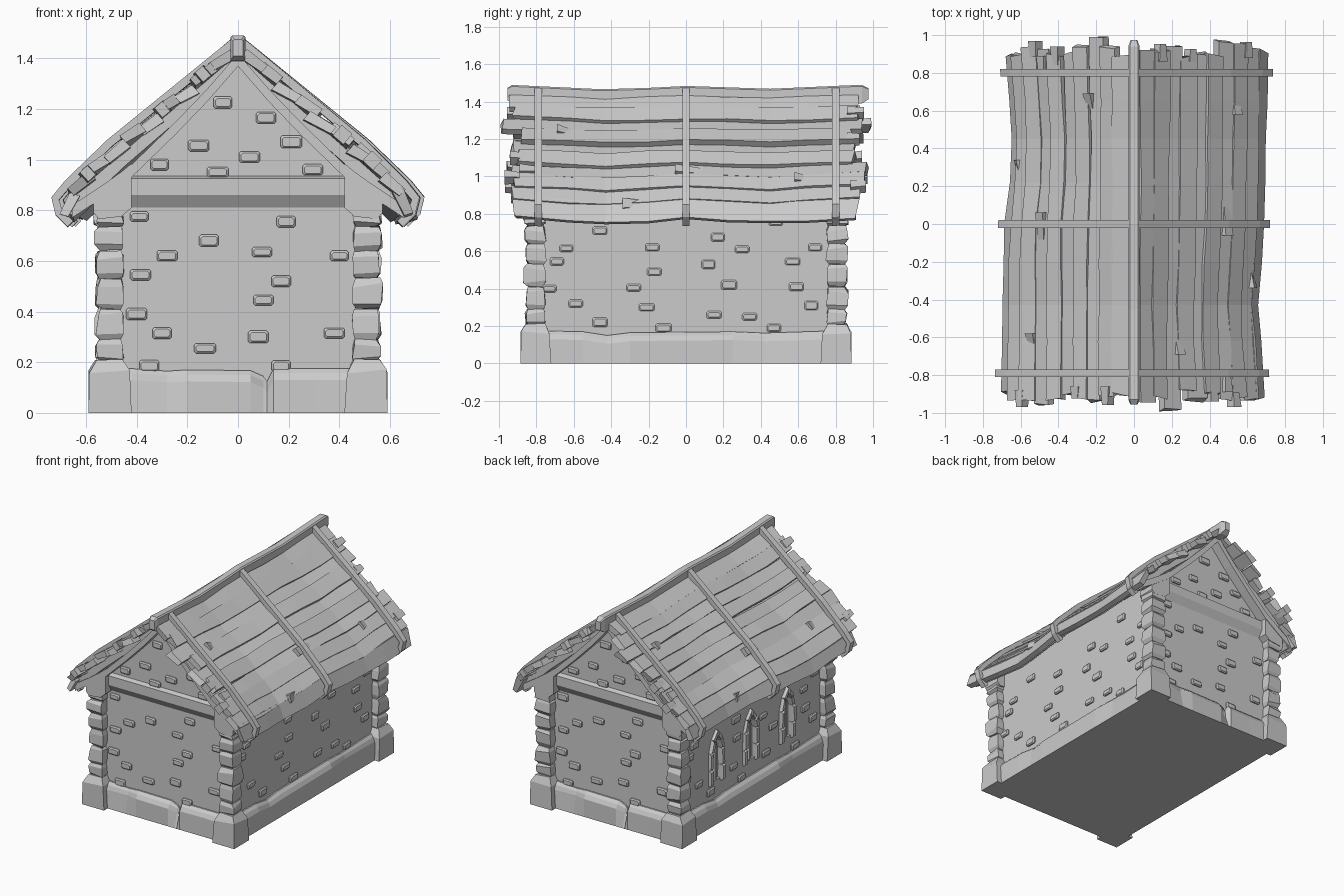
import bpy, bmesh, random
from mathutils import Vector

if "Cube" in bpy.data.objects:
    bpy.data.objects.remove(bpy.data.objects["Cube"])
random.seed(7)
R = random.uniform


def make(name, lofts):
    """One object out of several lofts; each loft is a list of equal-sized rings."""
    bm = bmesh.new()
    for rings in lofts:
        vs = [[bm.verts.new(p) for p in ring] for ring in rings]
        n = len(vs[0])
        for a, b in zip(vs, vs[1:]):
            for i in range(n):
                bm.faces.new((a[i], a[(i + 1) % n], b[(i + 1) % n], b[i]))
        bm.faces.new(vs[0][::-1])
        bm.faces.new(vs[-1])
    bmesh.ops.recalc_face_normals(bm, faces=bm.faces)
    me = bpy.data.meshes.new(name)
    bm.to_mesh(me)
    bm.free()
    ob = bpy.data.objects.new(name, me)
    bpy.context.collection.objects.link(ob)
    return ob


def lerp(tab, v):
    for (a, p), (b, q) in zip(tab, tab[1:]):
        if v <= b:
            return p + (q - p) * (v - a) / (b - a)
    return tab[-1][1]


def along(path, t):
    """Point and direction at fraction t of a 2D path."""
    P = [Vector(p) for p in path]
    d = t * sum((b - a).length for a, b in zip(P, P[1:]))
    for a, b in zip(P, P[1:]):
        L = (b - a).length
        if d <= L or b == P[-1]:
            return a + (b - a) * d / L, (b - a) / L
        d -= L


# (along wall, outward, height) to world for each wall
SIDE = {'front': lambda u, o, z: (u, -o, z), 'back': lambda u, o, z: (-u, o, z),
        'right': lambda u, o, z: (o, u, z), 'left': lambda u, o, z: (-o, -u, z)}
DEPTH = {'front': .80, 'back': .80, 'right': .51, 'left': .51}

# walls with gables
half = [(.51, 0), (.51, .89), (.42, .96), (.25, 1.12), (.12, 1.25), (0, 1.39)]
outline = half + [(-x, z) for x, z in half[-2::-1]]
walls = make('walls', [[[(x, y, z) for x, z in outline] for y in (-.80, .80)]])

# window recesses and frames on the left wall
arch = [(-.08, .26), (-.082, .37), (-.078, .49), (-.05, .575), (0, .635)]
arch += [(-u, z) for u, z in arch[-2::-1]]
frames, bars, cuts = [], [], []
L = SIDE['left']
WIN = (-.40, -.02, .38)
for w in WIN:
    cuts.append([[L(w + u * .75, o, .44 + (z - .44) * .9) for u, z in arch] for o in (.492, .6)])
    for (u0, z0), (u1, z1) in zip(arch, arch[1:]):
        j = R(-.005, .005)
        k = .6
        quad = [(u0, z0), (u1, z1), (u1 * k, .43 + (z1 - .43) * .8 if z1 > .5 else z1),
                (u0 * k, .43 + (z0 - .43) * .8 if z0 > .5 else z0)]
        cu, cz = sum(q[0] for q in quad) / 4, sum(q[1] for q in quad) / 4
        frames.append([[L(w + cu + (u - cu) * s, o, cz + (z - cz) * s) for u, z in quad]
                       for o, s in ((.46, 1), (.522 + j, .98), (.534 + j, .82))])
    bars.append([[L(w + u, o, z) for u, o in ((-.009, .48), (.009, .48), (.009, .512), (-.009, .512))]
                 for z in (.27, .6)])
cutter = make('window_cutter', cuts)
cutter.hide_render = True
mod = walls.modifiers.new('windows', 'BOOLEAN')
mod.object, mod.operation, mod.solver = cutter, 'DIFFERENCE', 'EXACT'
bpy.context.view_layer.objects.active = walls
bpy.ops.object.modifier_apply(modifier='windows')
bpy.data.objects.remove(cutter)
make('window_frames', frames)
make('window_bars', bars)

# scattered wall bricks
gable_bricks = [(-.39, .775), (-.115, .68), (.19, .755), (-.28, .62), (.095, .635), (.40, .62), (-.385, .545),
                (.17, .52), (.10, .445), (-.40, .39), (-.30, .315), (.08, .30), (.38, .315), (-.13, .255),
                (-.35, .185), (.17, .185), (-.31, .98), (-.155, 1.055), (-.08, .95), (.045, 1.01),
                (.295, .96), (.21, 1.07), (.11, 1.165), (-.06, 1.225)]
side_bricks = [(-.46, .71), (.17, .675), (-.64, .615), (-.18, .62), (.30, .61), (.69, .62), (-.69, .545),
               (.12, .53), (.57, .545), (-.17, .49), (-.28, .405), (.23, .42), (.59, .41), (-.73, .40),
               (-.59, .32), (-.21, .30), (.67, .31), (.15, .26), (.34, .25), (-.46, .22), (-.12, .19),
               (.47, .19), (.48, .76)]
for side, f in SIDE.items():
    lofts, d = [], DEPTH[side]
    for u, z in (gable_bricks if side in ('front', 'back') else side_bricks):
        if side == 'left' and .22 < z < .68 and min(abs(u - w) for w in WIN) < .13:
            continue
        a, b = R(.036, .043), R(.019, .025)
        loft = []
        for o, e in ((-.02, 0), (.008, 0), (.015, .007)):
            x, h, c = a - e, b - e, .007
            ring = [(-x + c, -h), (x - c, -h), (x, -h + c), (x, h - c), (x - c, h), (-x + c, h), (-x, h - c), (-x, -h + c)]
            loft.append([f(u + p, d + o, z + q) for p, q in ring])
        lofts.append(loft)
    make(side + '_bricks', lofts)

# plinth with worn edges: stations are (along, setback, drop)
gable_worn = [(-.5, 0, 0), (-.42, .0, 0), (-.28, .025, .01), (-.2, 0, .005), (.05, 0, .008), (.10, .03, .03),
              (.115, .03, .05), (.14, 0, 0), (.3, .004, 0), (.5, 0, 0)]
side_worn = [(-.8, 0, 0), (-.55, .004, .005), (-.42, .012, .025), (-.3, 0, .01), (.25, 0, .005), (.42, .022, .012),
             (.8, 0, 0)]
plinth = []
for side, f in SIDE.items():
    d = DEPTH[side] + .045
    plinth.append([[f(u, d - .3, 0), f(u, d, 0), f(u, d - s, .13 - dr), f(u, d - s * .5 - .015, .157 - dr),
                    f(u, d - .035, .175 - dr), f(u, d - .3, .175 - dr)]
                   for u, s, dr in (gable_worn if side in ('front', 'back') else side_worn)])
make('plinth', plinth)

# corner footings, stacked corner stones and capitals
feet, stones, caps = [], [], []
for sx in (-1, 1):
    for sy in (-1, 1):
        def rect(x0, x1, y0, y1, z, j=0.0, jz=0.0):
            return [(sx * (x + R(-j, j)), sy * (y + R(-j, j)), z + R(-jz, jz))
                    for x, y in ((x0, y0), (x1, y0), (x1, y1), (x0, y1))]
        feet.append([rect(.42, .59, .72, .885, 0), rect(.43, .588, .73, .883, .165, .003, .012),
                     rect(.455, .56, .755, .86, .212, .005, .006)])
        zs = [.20, .29, .41, .53, .64, .735, .80]
        for z0, z1 in zip(zs, zs[1:]):
            g, h = R(-.008, .006), z1 - z0
            stones.append([rect(.462, .548 + g, .762, .845 + g, z0, .005, .004),
                           rect(.452, .562 + g, .752, .860 + g, z0 + h * .22, .006, .010),
                           rect(.455, .562 + g, .755, .860 + g, z0 + h * .78, .006, .012),
                           rect(.462, .552 + g, .762, .848 + g, z1, .005, .004)])
        prof = [(.42, .81), (.46, .775), (.55, .765), (.57, .79), (.57, .86), (.42, .985)]
        caps.append([[(sx * x, sy * y, z) for x, z in prof] for y in (.74, .868)])
make('corner_footings', feet)
make('corner_stones', stones)
make('corner_capitals', caps)

# tie beams across the gables
make('tie_beams', [[[(x, s * o, z) for o, z in ((.75, .81), (.80, .81), (.832, .86), (.832, .925), (.80, .935), (.75, .935))]
                    for x in (-.44, .44)] for s in (-1, 1)])

# gable rafters
low = [(0, 1.368), (.12, 1.23), (.25, 1.095), (.42, .93), (.54, .845), (.655, .77)]
make('gable_rafters', [[[(s * x, e * y, z + h) for y, h in ((.78, 0), (.872, 0), (.872, .05), (.78, .05))]
                        for x, z in low] for s in (-1, 1) for e in (-1, 1)])

# uneven roof: every roof part is bent by the same waves
DZ = [(-1, .003), (-.45, -.03), (0, -.008), (.45, -.025), (1, .003)]
DX = {1: [(-1, 0), (-.42, -.045), (0, -.01), (.5, 0), (1, .01)],
      -1: [(-1, .01), (-.4, 0), (0, -.01), (.35, -.055), (1, -.01)]}


def bend(s, x, y, z):
    t = max(0, min(1, (1.48 - z) / .65))
    return (s * (x + lerp(DX[s], y) * t), y, z + lerp(DZ, y) * (.6 + .5 * t))


# roof deck below the planks
deck = [(0, 1.40), (.25, 1.145), (.44, .98), (.645, .785), (.67, .80), (.63, .875), (.47, 1.015), (.25, 1.205), (0, 1.42)]
YS = (-.86, -.45, 0, .45, .86)
make('roof_deck', [[[bend(s, x, y, z) for x, z in deck] for y in YS] for s in (-1, 1)])

# roof planks: uneven, tapering boards with gaps, laid like shingles
slope = [(.03, 1.425), (.25, 1.23), (.48, 1.035), (.635, .89), (.668, .785)]
N = 10
for s, name in ((1, 'right_planks'), (-1, 'left_planks')):
    lofts = []
    for i in range(N):
        c, d = along(slope, (i + .5) / N)
        n = Vector((-d.y, d.x))
        y0, y1 = -R(.89, .95), R(.89, .95)
        if i == 2:
            y0, y1 = (-.985, y1) if s > 0 else (y0, .985)
        if i == 6:
            y0, y1 = (y0, .965) if s > 0 else (-.955, y1)
        lift, rings = (.008 if i % 2 else -.006) + R(-.004, .004), []
        wide, taper, tilt = R(.044, .056), R(-.012, .012), R(.0, .010)
        for y in (y0, -.62, -.43, -.2, 0, .22, .45, .65, y1):
            w0, w1 = wide + taper * y + R(-.005, .005), wide - taper * y + R(-.007, .007)
            up = lift + R(-.003, .003)
            pts = [c - d * w0 + n * (up - .026 - tilt), c + d * w1 + n * (up - .018 + tilt),
                   c + d * w1 + n * (up + .018 + tilt), c - d * w0 + n * (up + .018 - tilt)]
            j = .015 if abs(y) > .8 else 0
            rings.append([bend(s, p.x, y + R(-j, j), p.y) for p in pts])
        lofts.append(rings)
    # short stub boards and splinters poking out between the planks
    for t, ya, yb in ((.15, .86, .95), (.38, .86, .93), (.55, -.94, -.85), (.66, -.89, -.80), (.72, -.97, -.88),
                      (.9, -.34, -.26), (.66, -.06, .09), (.30, -.69, -.62), (.72, .58, .66), (.8, .88, .96)):
        c, d = along(slope, t)
        n = Vector((-d.y, d.x))
        h0, h1 = (.034, .030) if abs(ya) > .8 else (.042, .015)
        lofts.append([[bend(s, p.x, y * s, p.y) for p in
                       (c - d * k - n * .02, c + d * k - n * .02, c + d * k + n * h, c - d * k + n * h)]
                      for y, h, k in ((ya, h0, .028), (yb + R(-.01, .01), h1, .02))])
    make(name, lofts)

# straps hooked over the eaves
strap = [(.02, 1.465), (.25, 1.278), (.5, 1.075), (.665, .915), (.715, .855), (.70, .80), (.655, .755)]
lofts = []
for s in (-1, 1):
    for y in (-.79, 0, .80):
        rings = []
        for i, p in enumerate(strap):
            d = (Vector(strap[min(i + 1, 6)]) - Vector(strap[max(i - 1, 0)])).normalized()
            n = Vector((-d.y, d.x)) * .016
            p = Vector(p)
            rings.append([bend(s, q.x, y + e, q.y) for q, e in
                          ((p - n, -.02), (p + n, -.02), (p + n, .02), (p - n, .02))])
        lofts.append(rings)
make('roof_straps', lofts)

# ridge beam
rings = []
for y, k in ((-.955, .65), (-.93, 1), (-.45, 1), (-.2, .95), (0, 1), (.45, .97), (.94, 1), (.975, .6)):
    dz = lerp(DZ, y) * .8
    rings.append([(x * k, y, 1.44 + z * k + dz) for x, z in
                  ((-.03, -.05), (.03, -.05), (.03, .042), (.022, .05), (-.022, .05), (-.03, .042))])
make('ridge_beam', [rings])
